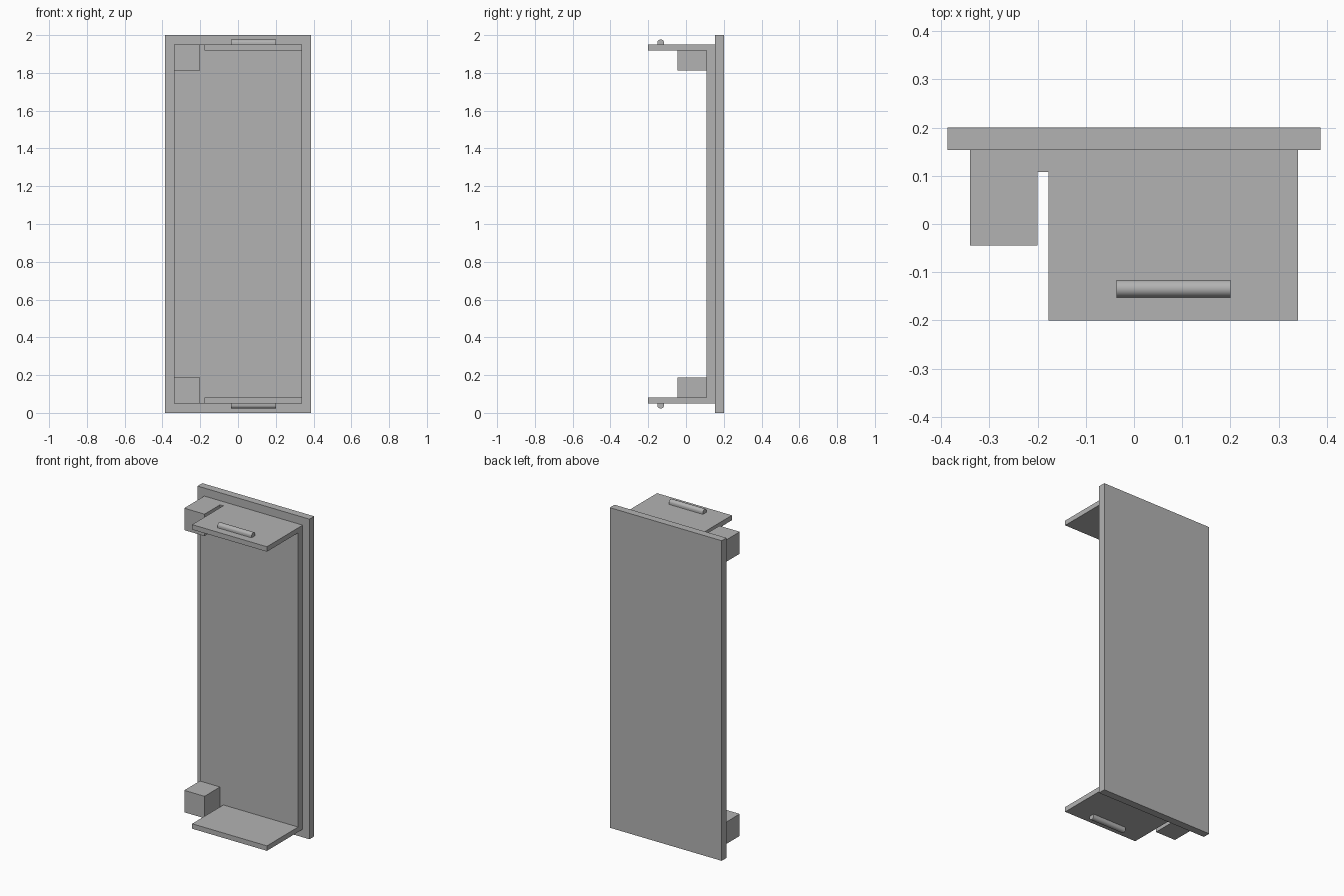
import bpy, bmesh, math
from mathutils import Matrix, Vector

cube = bpy.data.objects.get("Cube")
if cube:
    bpy.data.objects.remove(cube, do_unlink=True)

grey = bpy.data.materials.new("plain grey")
grey.use_nodes = True
colour = (0.45, 0.45, 0.45, 1)
grey.diffuse_color = colour
grey.node_tree.nodes["Principled BSDF"].inputs["Base Color"].default_value = colour


def finish(name, bm):
    bmesh.ops.recalc_face_normals(bm, faces=bm.faces)
    mesh = bpy.data.meshes.new(name)
    bm.to_mesh(mesh)
    bm.free()
    mesh.materials.append(grey)
    obj = bpy.data.objects.new(name, mesh)
    bpy.context.collection.objects.link(obj)
    return obj


def box(name, x, y, z):
    lo, hi = Vector((x[0], y[0], z[0])), Vector((x[1], y[1], z[1]))
    bm = bmesh.new()
    bmesh.ops.create_cube(bm, size=1, matrix=Matrix.Translation((lo + hi) / 2)
                          @ Matrix.Diagonal((hi - lo).to_4d()))
    return finish(name, bm)


def ridge(name, x, y, base, tip, up):
    """Straight-sided bar with a half-round top, extruded along x."""
    r, mid = (y[1] - y[0]) / 2, sum(y) / 2
    steps = 12
    profile = [(y[1], base)]
    for i in range(steps + 1):
        a = math.pi * i / steps
        profile.append((mid + r * math.cos(a), tip - up * r + up * r * math.sin(a)))
    profile.append((y[0], base))
    bm = bmesh.new()
    face = bm.faces.new([bm.verts.new((x[0], py, pz)) for py, pz in profile])
    out = bmesh.ops.extrude_face_region(bm, geom=[face])
    moved = [v for v in out["geom"] if isinstance(v, bmesh.types.BMVert)]
    bmesh.ops.translate(bm, verts=moved, vec=(x[1] - x[0], 0, 0))
    obj = finish(name, bm)
    bpy.ops.object.select_all(action="DESELECT")
    obj.select_set(True)
    bpy.context.view_layer.objects.active = obj
    bpy.ops.object.shade_smooth_by_angle(angle=math.radians(35))


# Door: outer plate and raised inner panel
box("outer_plate", (-0.387, 0.387), (0.153, 0.2), (0, 2))
box("inner_panel", (-0.34, 0.34), (0.108, 0.153), (0.05, 1.95))

# Matching block, tab and grip ridge at the top and the bottom
for end, up in (("bottom", -1), ("top", 1)):
    def level(d):
        """Height at distance d from this end of the plate."""
        return 2 - d if up > 0 else d

    def span(a, b):
        return sorted((level(a), level(b)))

    box(end + "_block", (-0.34, -0.2), (-0.045, 0.108), span(0.05, 0.187))
    box(end + "_tab", (-0.177, 0.34), (-0.2, 0.108), span(0.05, 0.081))
    ridge(end + "_ridge", (-0.036, 0.2), (-0.152, -0.116), level(0.05), level(0.023), up)
